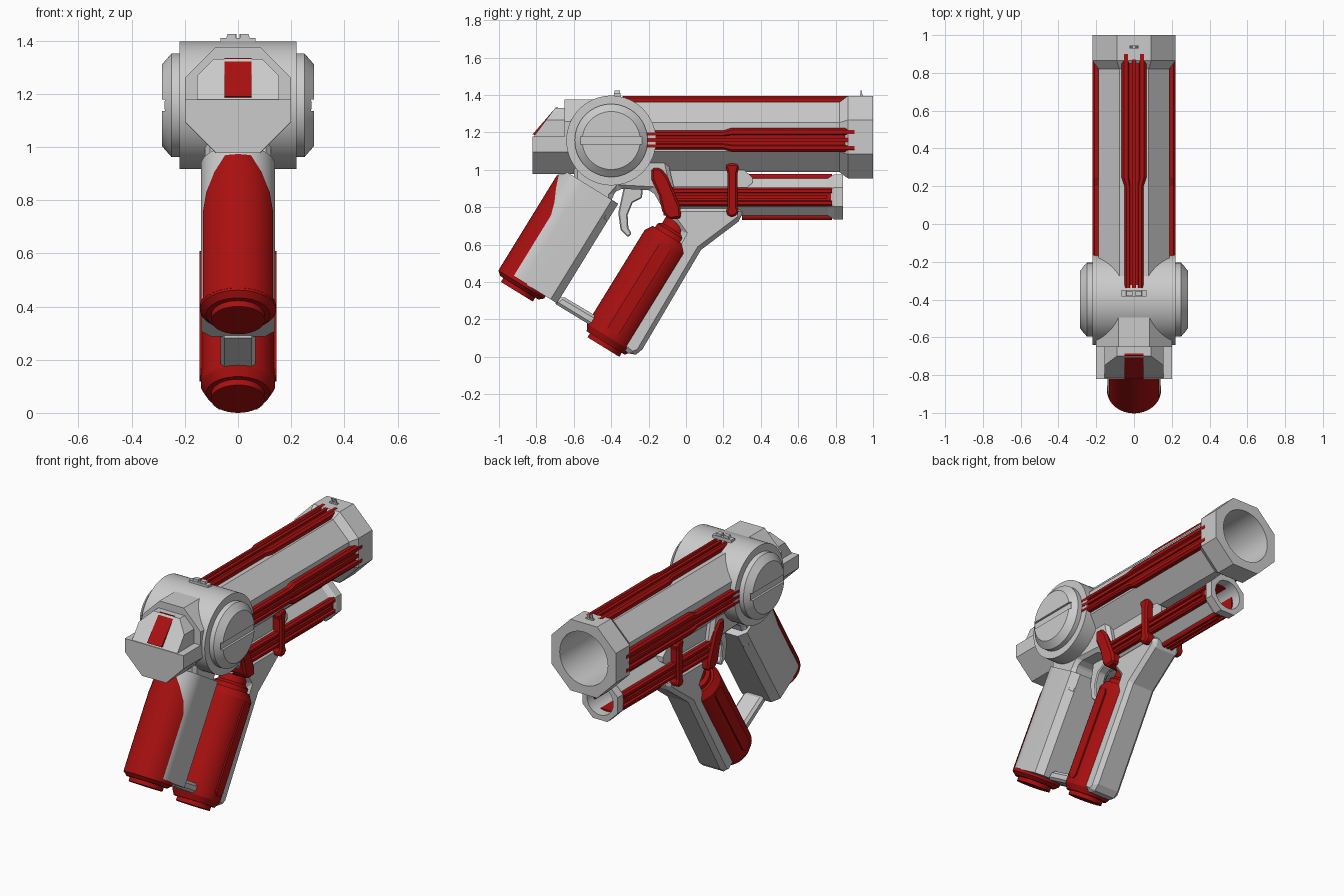
import bpy, bmesh
from math import sin, cos, pi, radians, sqrt

if "Cube" in bpy.data.objects:
    bpy.data.objects.remove(bpy.data.objects["Cube"])

red = bpy.data.materials.new("red")
red.diffuse_color = (0.40, 0.005, 0.005, 1)
red.use_nodes = True
red.node_tree.nodes["Principled BSDF"].inputs["Base Color"].default_value = red.diffuse_color


def loft(name, rings, mat=None, smooth=False, bevel=0):
    """Skin equal-length rings of points and cap both ends."""
    bm = bmesh.new()
    vs = [[bm.verts.new(p) for p in r] for r in rings]
    n = len(vs[0])
    for a, b in zip(vs, vs[1:]):
        for i in range(n):
            bm.faces.new((a[i], a[(i + 1) % n], b[(i + 1) % n], b[i]))
    bm.faces.new(vs[0])
    bm.faces.new(vs[-1])
    bmesh.ops.recalc_face_normals(bm, faces=bm.faces)
    me = bpy.data.meshes.new(name)
    bm.to_mesh(me)
    bm.free()
    ob = bpy.data.objects.new(name, me)
    bpy.context.collection.objects.link(ob)
    if mat:
        me.materials.append(mat)
    if smooth:
        bpy.ops.object.select_all(action='DESELECT')
        ob.select_set(True)
        bpy.context.view_layer.objects.active = ob
        bpy.ops.object.shade_smooth_by_angle(angle=radians(25))
    if bevel:
        m = ob.modifiers.new("bevel", 'BEVEL')
        m.width = bevel
        m.segments = 1
        m.limit_method = 'ANGLE'
    return ob


def prism(name, pts, half, mat=None, bevel=0.0):
    """Side profile (y, z) extruded across x."""
    return loft(name, [[(x, y, z) for y, z in pts] for x in (-half, half)], mat, bevel=bevel)


def barrel(name, cz, stations, bore, depth):
    """Octagonal tube along y with a round bore at its front end."""
    ang = [i * pi / 16 for i in range(32)]
    octr = lambda a: 1 / cos((a + pi / 8) % (pi / 4) - pi / 8)
    rings = [[(r * octr(a) * cos(a), y, cz + r * octr(a) * sin(a)) for a in ang] for y, r in stations]
    end = stations[-1][0]
    rings += [[(bore * cos(a), y, cz + bore * sin(a)) for a in ang] for y in (end, end - depth)]
    return loft(name, rings, smooth=True)


def rail(name, turn, cz, base, top, stations):
    """Ribbed red strip along y on one face of a barrel."""
    t = radians(turn)
    put = lambda a, h, y: (h * sin(t) + a * cos(t), y, cz + h * cos(t) - a * sin(t))
    low, mid = base - 0.02, top - 0.012
    half = [(1, low), (1, mid), (0.8, top), (0.5, top), (0.4, mid)]
    prof = half + [(-a, h) for a, h in reversed(half)]
    loft(name, [[put(a * w, h, y) for a, h in prof] for y, w in stations], red)
    ridge = [(0.2, low), (0.2, top), (-0.2, top), (-0.2, low)]
    w = stations[0][1]
    loft(name + "_ridge", [[put(a * w, h, y) for a, h in ridge]
                           for y in (stations[0][0], stations[-1][0] - 0.03)], red)


# tilted frame shared by both grips: u runs forward across, w runs up the grip
TILT = radians(31.6)
def tilted(o, u, x, w):
    return (x, o[0] + u * cos(TILT) + w * sin(TILT), o[1] - u * sin(TILT) + w * cos(TILT))


def can(name, o, stations, mat):
    """Round body along the grip axis."""
    return loft(name, [[tilted(o, 0.14 + r * cos(i * pi / 24), r * sin(i * pi / 24), w)
                        for i in range(48)] for w, r in stations], mat, smooth=True)


# main barrel and lower barrel
barrel("main_barrel", 1.175, [(-0.4, 0.187), (0.82, 0.187), (0.865, 0.22), (1.0, 0.22)], 0.165, 0.9)
barrel("lower_barrel", 0.855, [(-0.12, 0.1), (0.76, 0.1), (0.79, 0.12), (0.84, 0.12)], 0.09, 0.45)

# red rails
wide = lambda y0: [(y0, 0.05), (0.2, 0.05), (0.245, 0.065), (0.9, 0.065)]
rail("top_rail", 0, 1.175, 0.187, 0.221, wide(-0.34))
for side, t in (("right", 90), ("left", -90)):
    rail(side + "_rail", t, 1.16, 0.187, 0.221, wide(-0.25))
    rail(side + "_lower_rail", t, 0.855, 0.1, 0.123, [(-0.1, 0.05), (0.78, 0.05)])
for side, t in (("upper", 0), ("under", 180)):
    rail(side + "_small_rail", t, 0.855, 0.1, 0.122, [(0.3, 0.04), (0.78, 0.04)])

# drum with bevelled end caps and a slot in each cap
side = [(0.22, 0.24), (0.22, 0.195), (0.25, 0.195), (0.285, 0.155)]
stations = [(-x, r) for x, r in reversed(side)] + side
drum = loft("drum", [[(x, -0.4 + r * cos(i * pi / 32), 1.157 + r * sin(i * pi / 32))
                      for i in range(64)] for x, r in stations], smooth=True)
for s in (-1, 1):
    cut = loft("slot_cutter", [[(s * x, -0.4 + y, 1.157 + z) for y, z in
                                ((-.165, -.022), (.165, -.022), (.165, .022), (-.165, .022))]
                               for x in (0.272, 0.3)])
    cut.hide_render = True
    cut.hide_viewport = True
    m = drum.modifiers.new("slot", 'BOOLEAN')
    m.operation = 'DIFFERENCE'
    m.object = cut

# rear head
k = 0.2 * 0.4142
octo = [(k, .2), (.2, k), (.2, -k), (k, -.2), (-k, -.2), (-.2, -k), (-.2, k), (-k, .2)]
loft("rear_head", [[(x, y, 1.177 + z) for x, z in octo] for y in (-0.65, -0.4)])
lower = [(.2, 0), (.2, -k), (k, -.2), (-k, -.2), (-.2, -k), (-.2, 0)]
loft("rear_lower_block", [[(x, y, 1.178 + z) for x, z in lower] for y in (-0.82, -0.6)])
upper = [(.155, 0, 0), (.155, .09, .09), (.09, .155, .155), (-.09, .155, .155), (-.155, .09, .09), (-.155, 0, 0)]
loft("rear_upper_block", [[(x, -0.815 + 0.75 * d, 1.177 + z) for x, z, d in upper],
                          [(x, -0.6, 1.177 + z) for x, z, d in upper]])
prism("rear_red_insert", [(-0.695, 1.335), (-0.82, 1.19), (-0.79, 1.18), (-0.66, 1.325)], 0.05, red)

# sights
prism("rear_sight_base", [(-0.385, 1.39), (-0.385, 1.41), (-0.35, 1.41), (-0.35, 1.39)], 0.065)
prism("front_sight_base", [(0.93, 1.385), (0.93, 1.403), (0.945, 1.403), (0.945, 1.385)], 0.025)
for name, y, gap, w, d in (("rear_sight", -0.382, 0.008, 0.04, 0.028), ("front_sight", 0.932, 0.005, 0.014, 0.01)):
    for s in (-1, 1):
        loft(name + "_post", [[(s * gap, v, z), (s * (gap + w), v, z), (s * (gap + w * .8), v, 1.425),
                               (s * gap, v, 1.425)] for v in (y, y + d) for z in (1.39,)])

# rear grip: round back, flat sides, chamfered front
A, B = (-1.0, 0.46), (-0.54, 0.16)
sect = [(0.14 - 0.14 * sin(i * pi / 24), 0.14 * cos(i * pi / 24)) for i in range(25)]
sect += [(0.315, -0.14), (0.355, -0.1), (0.355, 0.1), (0.315, 0.14)]
loft("rear_grip", [[tilted(A, u, x, w) for u, x in sect] for w in (0.015, 0.64)], smooth=True)
back = []
for w, deg in ((0.01, 66), (0.40, 66), (0.47, 56), (0.54, 38), (0.60, 20)):
    a = radians(deg)
    back.append([tilted(A, 0.14 - 0.144 * cos(a * (i / 8 - 1)), 0.144 * sin(a * (i / 8 - 1)), w) for i in range(17)])
loft("rear_grip_red_back", back, red, smooth=True)
can("rear_grip_foot", A, [(0.02, 0.143), (0.0, 0.143), (-0.02, 0.12), (-0.02, 0.1), (-0.045, 0.1)], red)

# front grip canister with side panels
can("front_grip", B, [(-0.04, 0.1), (-0.015, 0.1), (-0.015, 0.12), (0.02, 0.14), (0.61, 0.14),
                      (0.65, 0.115), (0.65, 0.1), (0.675, 0.1), (0.69, 0.08), (0.74, 0.08)], red)
panel = [(-.035, .07), (-.02, .05), (.02, .05), (.035, .07), (.035, .58), (.02, .6), (-.02, .6), (-.035, .58)]
loft("front_grip_panels", [[tilted(B, 0.14 + u, x, w) for u, w in panel] for x in (-0.144, 0.144)], red)

# grey frame: body above the trigger, front spine, barrel web and link bar
prism("frame_body", [(-0.60, 1.06), (-0.60, 0.85), (-0.43, 0.71), (-0.405, 0.76), (-0.395, 0.86), (-0.36, 0.9),
                     (-0.18, 0.89), (-0.11, 0.77), (-0.04, 0.8), (-0.1, 1.06)], 0.125, bevel=0.02)
prism("front_spine", [(-0.12, 0.80), (0.3, 0.80), (0.3, 0.738), (0.08, 0.572), (-0.245, 0.02),
                      (-0.29, 0.004), (-0.36, 0.06), (-0.02, 0.66)], 0.095, bevel=0.03)
prism("barrel_web", [(-0.15, 0.85), (-0.15, 1.03), (0.27, 1.03), (0.27, 0.85)], 0.085)
prism("barrel_lug", [(0.26, 0.9), (0.26, 1.0), (0.31, 1.0), (0.355, 0.96), (0.355, 0.93), (0.32, 0.9)], 0.09)
prism("link_bar", [(-0.71, 0.29), (-0.48, 0.15), (-0.45, 0.2), (-0.66, 0.325)], 0.065, bevel=0.015)

# red bands around the frame
prism("front_band", [(0.21, 1.02), (0.225, 1.035), (0.265, 1.035), (0.285, 1.02), (0.275, 0.98), (0.275, 0.8),
                     (0.285, 0.775), (0.26, 0.748), (0.23, 0.748), (0.21, 0.775), (0.222, 0.8), (0.222, 0.98)],
      0.138, red, bevel=0.012)
prism("rear_band", [(-0.185, 1.01), (-0.135, 1.01), (-0.095, 0.96), (-0.03, 0.8), (-0.025, 0.74),
                    (-0.09, 0.735), (-0.125, 0.77), (-0.145, 0.86), (-0.185, 0.95)], 0.138, red, bevel=0.012)

# trigger
prism("trigger", [(-0.23, 0.92), (-0.235, 0.85), (-0.285, 0.825), (-0.312, 0.76), (-0.308, 0.69), (-0.29, 0.66),
                  (-0.31, 0.64), (-0.35, 0.68), (-0.362, 0.77), (-0.345, 0.85), (-0.33, 0.92)], 0.03, bevel=0.006)
